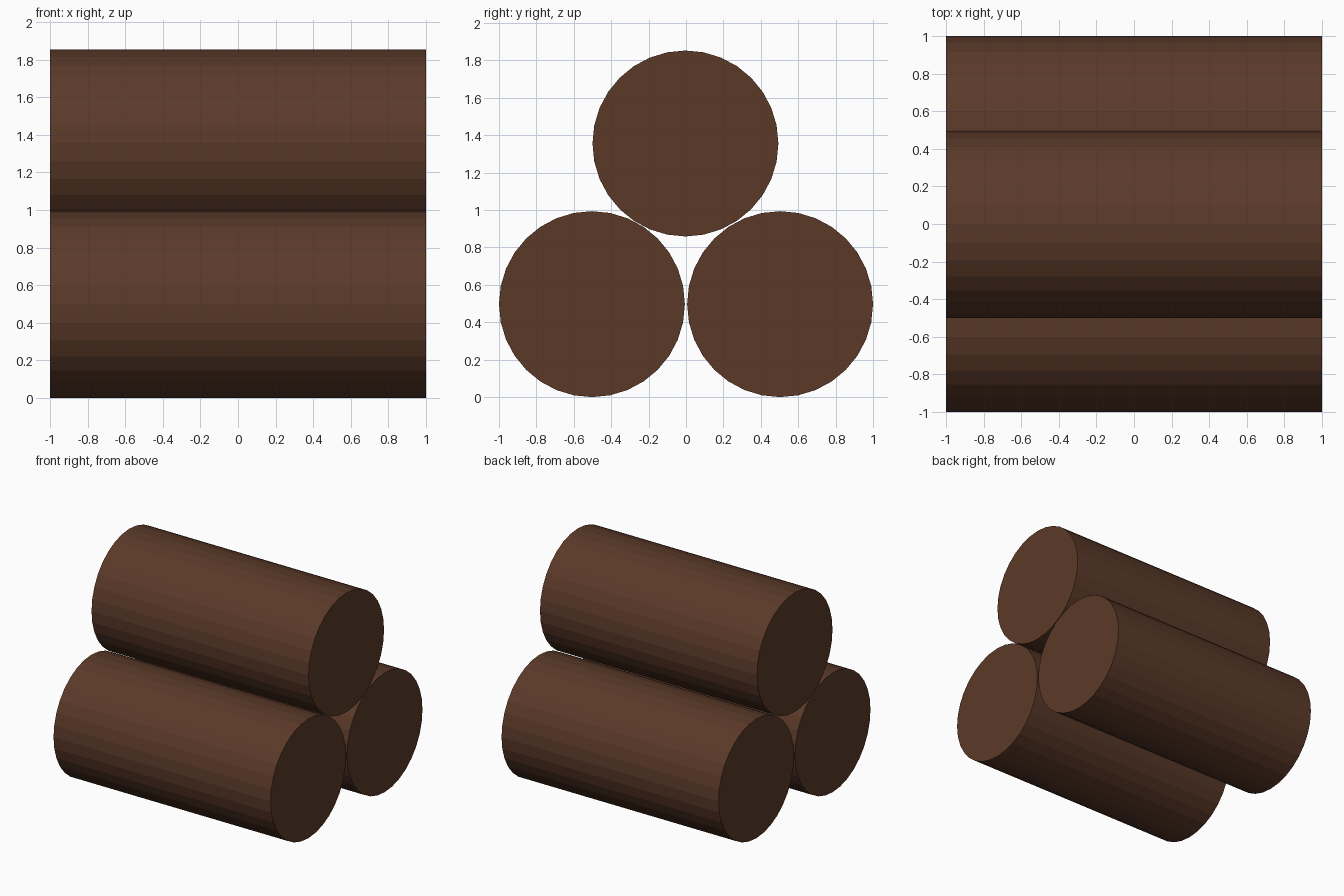
import bpy
import math

if "Cube" in bpy.data.objects:
    bpy.data.objects.remove(bpy.data.objects["Cube"])

# Dark brown bark shared by all logs
bark = bpy.data.materials.new("bark_brown")
bark.diffuse_color = (0.105, 0.042, 0.022, 1)
bark.use_nodes = True
bark.node_tree.nodes["Principled BSDF"].inputs["Base Color"].default_value = bark.diffuse_color

RADIUS = 0.497


def log(name, y, z):
    """Flat-shaded 32-sided log lying along x."""
    bpy.ops.mesh.primitive_cylinder_add(
        vertices=32, radius=RADIUS, depth=2,
        location=(0, y, z), rotation=(0, math.pi / 2, 0))
    obj = bpy.context.object
    obj.name = name
    obj.data.materials.append(bark)


# Two logs on the ground, one resting in the gap between them
log("front_log", -1 + RADIUS, RADIUS)
log("back_log", 1 - RADIUS, RADIUS)
log("top_log", -0.003, 1.356)
